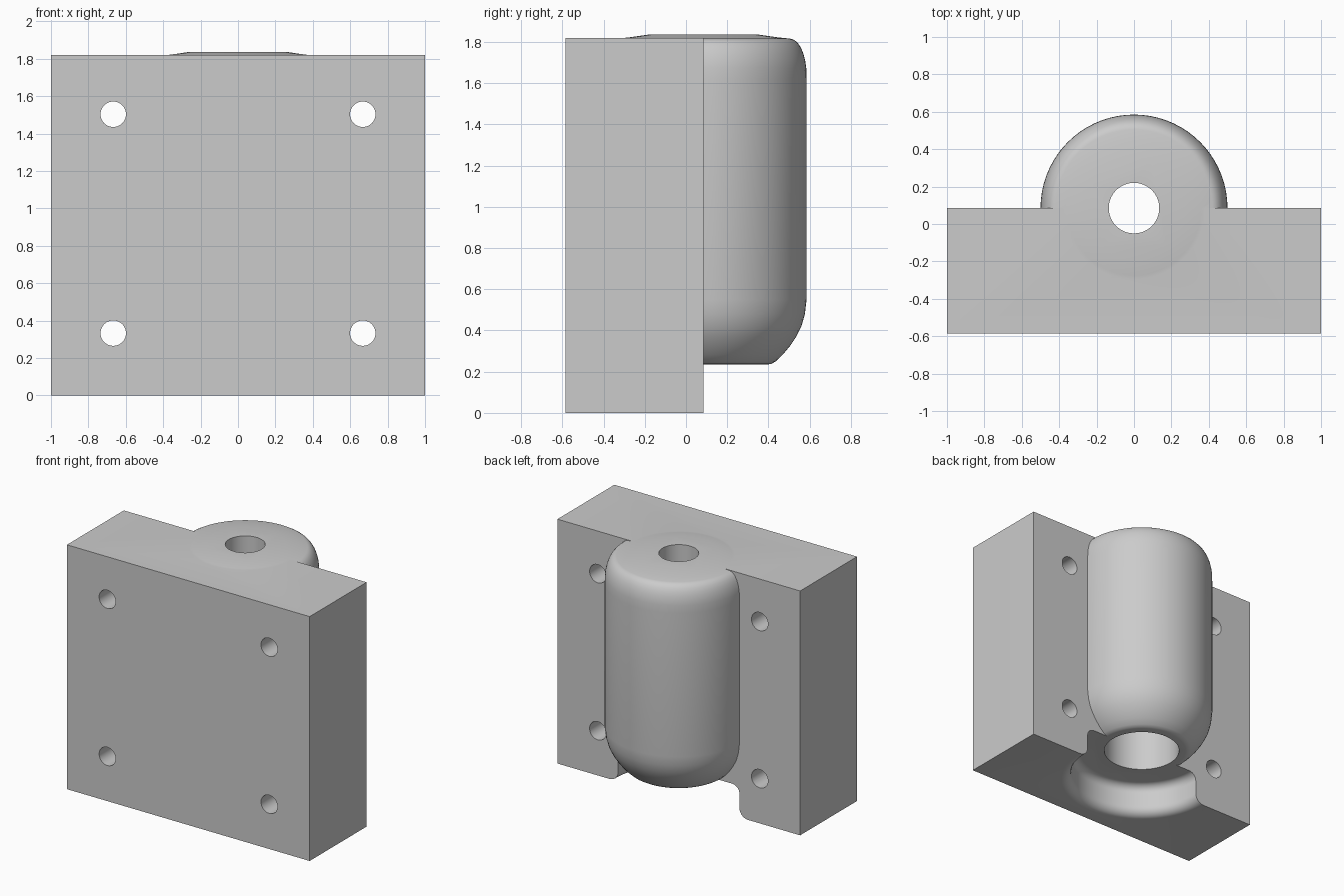
import bpy, bmesh, math
from mathutils import Matrix

if "Cube" in bpy.data.objects:
    bpy.data.objects.remove(bpy.data.objects["Cube"], do_unlink=True)

AXIS_Y = 0.085      # the turned shapes share an axis on the block's back face
HEIGHT = 1.82

grey = bpy.data.materials.new("plain_grey")
grey.use_nodes = True
grey.diffuse_color = (0.6, 0.6, 0.6, 1)
grey.node_tree.nodes["Principled BSDF"].inputs["Base Color"].default_value = (0.6, 0.6, 0.6, 1)


def to_object(bm, name):
    bmesh.ops.recalc_face_normals(bm, faces=bm.faces)
    mesh = bpy.data.meshes.new(name)
    bm.to_mesh(mesh)
    bm.free()
    mesh.materials.append(grey)
    obj = bpy.data.objects.new(name, mesh)
    bpy.context.collection.objects.link(obj)
    return obj


def turned(name, profile, segments=72):
    """Solid of revolution from (radius, z) points, with both ends capped."""
    bm = bmesh.new()
    rings = []
    for r, z in profile:
        rings.append([bm.verts.new((r * math.cos(a), AXIS_Y + r * math.sin(a), z))
                      for a in (math.tau * i / segments for i in range(segments))])
    for low, high in zip(rings, rings[1:]):
        for i in range(segments):
            j = (i + 1) % segments
            bm.faces.new((low[i], low[j], high[j], high[i]))
    bm.faces.new(rings[0])
    bm.faces.new(rings[-1])
    return to_object(bm, name)


def arc(cx, cz, rx, rz, start, end, steps=7):
    angles = [math.radians(start + (end - start) * i / steps) for i in range(steps + 1)]
    return [(cx + rx * math.cos(a), cz + rz * math.sin(a)) for a in angles]


def combine(target, tool, operation):
    """Apply a boolean and discard the tool object."""
    mod = target.modifiers.new(tool.name, 'BOOLEAN')
    mod.object, mod.operation, mod.solver = tool, operation, 'EXACT'
    bpy.context.view_layer.objects.active = target
    bpy.ops.object.modifier_apply(modifier=mod.name)
    bpy.data.objects.remove(tool, do_unlink=True)


# Rectangular block
bm = bmesh.new()
bmesh.ops.create_cube(bm, size=1)
bmesh.ops.scale(bm, vec=(2, 0.67, HEIGHT), verts=bm.verts)
bmesh.ops.translate(bm, vec=(0, AXIS_Y - 0.335, HEIGHT / 2), verts=bm.verts)
block = to_object(bm, "mould_block")

# Recess in the underside, with a flared mouth and a rounded ceiling
recess = turned("base_recess", [(0.57, -0.05)]
                + arc(0.57, 0.07, 0.07, 0.07, 270, 180)
                + arc(0.44, 0.175, 0.06, 0.06, 0, 90))
combine(block, recess, 'DIFFERENCE')

# Rounded vessel body, half sunk in the block
body = turned("vessel_body", [(0.31, 0.235), (0.33, 0.238), (0.35, 0.25), (0.385, 0.283),
                              (0.42, 0.325), (0.45, 0.37), (0.475, 0.42), (0.492, 0.48),
                              (0.5, 0.55), (0.5, 1.62)]
              + arc(0.42, 1.64, 0.08, 0.175, 0, 80)[1:]
              + [(0.42, 1.816), (0.36, 1.822), (0.27, 1.835)])
combine(block, body, 'UNION')

# Central bore: wide from below, narrow at the top
bore = turned("bore", [(0.265, 0.1), (0.265, 1.5), (0.135, 1.65), (0.135, 1.95)])
combine(block, bore, 'DIFFERENCE')

# Four bolt holes, front to back
for x in (-0.667, 0.667):
    for z in (0.333, 1.503):
        bm = bmesh.new()
        bmesh.ops.create_cone(bm, cap_ends=True, segments=40, radius1=0.068, radius2=0.068,
                              depth=2, matrix=Matrix.Translation((x, 0, z))
                              @ Matrix.Rotation(math.pi / 2, 4, 'X'))
        combine(block, to_object(bm, "bolt_hole"), 'DIFFERENCE')

# Smooth the rounded surfaces, keep the edges crisp
bpy.ops.object.select_all(action='DESELECT')
block.select_set(True)
bpy.context.view_layer.objects.active = block
bpy.ops.object.shade_smooth_by_angle(angle=math.radians(30))
